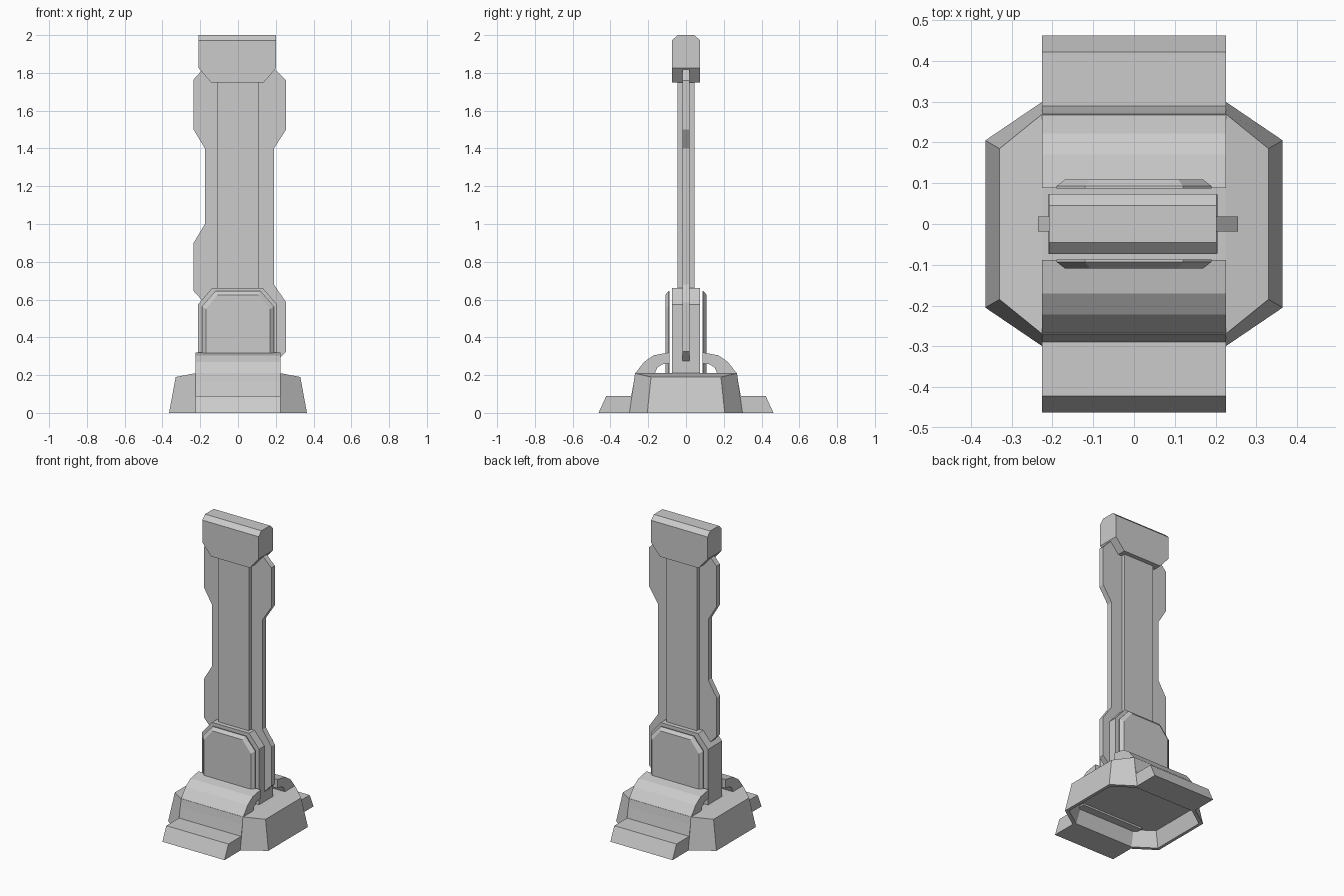
import bpy, bmesh

if "Cube" in bpy.data.objects:
    bpy.data.objects.remove(bpy.data.objects["Cube"])


def loft(name, rings, cap_start=True, cap_end=True, extra=()):
    """Skin equal-length point rings; extra = faces given as (ring, index) lists."""
    bm = bmesh.new()
    vs = [[bm.verts.new(p) for p in ring] for ring in rings]
    n = len(rings[0])
    for a, b in zip(vs, vs[1:]):
        for i in range(n):
            j = (i + 1) % n
            bm.faces.new((a[i], a[j], b[j], b[i]))
    if cap_start:
        bm.faces.new(vs[0])
    if cap_end:
        bm.faces.new(vs[-1])
    for idx in extra:
        bm.faces.new([vs[-1][i] for i in idx])
    bmesh.ops.recalc_face_normals(bm, faces=bm.faces)
    me = bpy.data.meshes.new(name)
    bm.to_mesh(me)
    bm.free()
    ob = bpy.data.objects.new(name, me)
    bpy.context.collection.objects.link(ob)
    return ob


def xz_prism(name, profile, y0, y1):
    return loft(name, [[(x, y, z) for x, z in profile] for y in (y0, y1)])


def yz_prism(name, profile, half_x):
    return loft(name, [[(x, y, z) for y, z in profile] for x in (-half_x, half_x)])


def octagon(xo, yo, xi, yi, z_out, z_in):
    return [(-xi, -yi, z_in), (xi, -yi, z_in), (xo, -yo, z_out), (xo, yo, z_out),
            (xi, yi, z_in), (-xi, yi, z_in), (-xo, yo, z_out), (-xo, -yo, z_out)]


def arch_top(w, c, zb, zs, zt):
    return [(-w, zb), (w, zb), (w, zs), (c, zt), (-c, zt), (-w, zs)]


# tapered base with a recessed underside and slightly drooping sides
loft("base", [octagon(.315, .17, .205, .25, .10, .10),
              octagon(.345, .19, .215, .28, 0, 0),
              octagon(.365, .205, .225, .30, 0, 0),
              octagon(.33, .185, .225, .27, .19, .21)],
     cap_end=False, extra=[(0, 1, 4, 5), (1, 2, 3, 4), (0, 5, 6, 7)])

# front and back pieces
for s, side in ((-1, "front"), (1, "back")):
    step = [(.28, 0), (.463, 0), (.422, .09), (.28, .09)]
    yz_prism(side + "_step", [(s * y, z) for y, z in step], .226)

    # curved guard over the base edge
    guard = [(.29, .09), (.268, .21), (.222, .27), (.17, .305), (.088, .32),
             (.088, .262), (.125, .257), (.152, .24), (.167, .205), (.2, .09)]
    yz_prism(side + "_guard", [(s * y, z) for y, z in guard], .226)

    # bevelled armour plate standing off the socket
    outer = arch_top(.19, .12, .20, .565, .645)
    inner = arch_top(.17, .108, .20, .55, .625)
    loft(side + "_plate", [[(x, s * .087, z) for x, z in outer],
                           [(x, s * .093, z) for x, z in outer],
                           [(x, s * .109, z) for x, z in inner]])

# socket block
socket = [(x - .003, z) for x, z in arch_top(.208, .135, .205, .575, .66)]
xz_prism("socket", socket, -.073, .073)

# main column
xz_prism("column", [(-.11, .6), (.11, .6), (.11, 1.78), (-.11, 1.78)], -.045, .045)

# thin notched fin running through the column
fin = [(-.18, .275), (.205, .275), (.255, .325), (.255, .585), (.19, .68),
       (.19, 1.4), (.255, 1.5), (.255, 1.76), (.195, 1.82), (-.185, 1.82),
       (-.235, 1.765), (-.235, 1.5), (-.175, 1.4), (-.175, 1.0), (-.235, .9),
       (-.235, .645), (-.18, .585)]
xz_prism("fin", fin, -.018, .018)


# head block with bevelled top edges and cut lower corners
def head_ring(y, top):
    pts = [(-.14, 1.75), (.14, 1.75), (.205, 1.825), (.205, top),
           (-.205, top), (-.205, 1.825)]
    return [(x - .003, y, z) for x, z in pts]


loft("head", [head_ring(-.074, 1.972), head_ring(-.045, 2.0),
              head_ring(.045, 2.0), head_ring(.074, 1.972)])
